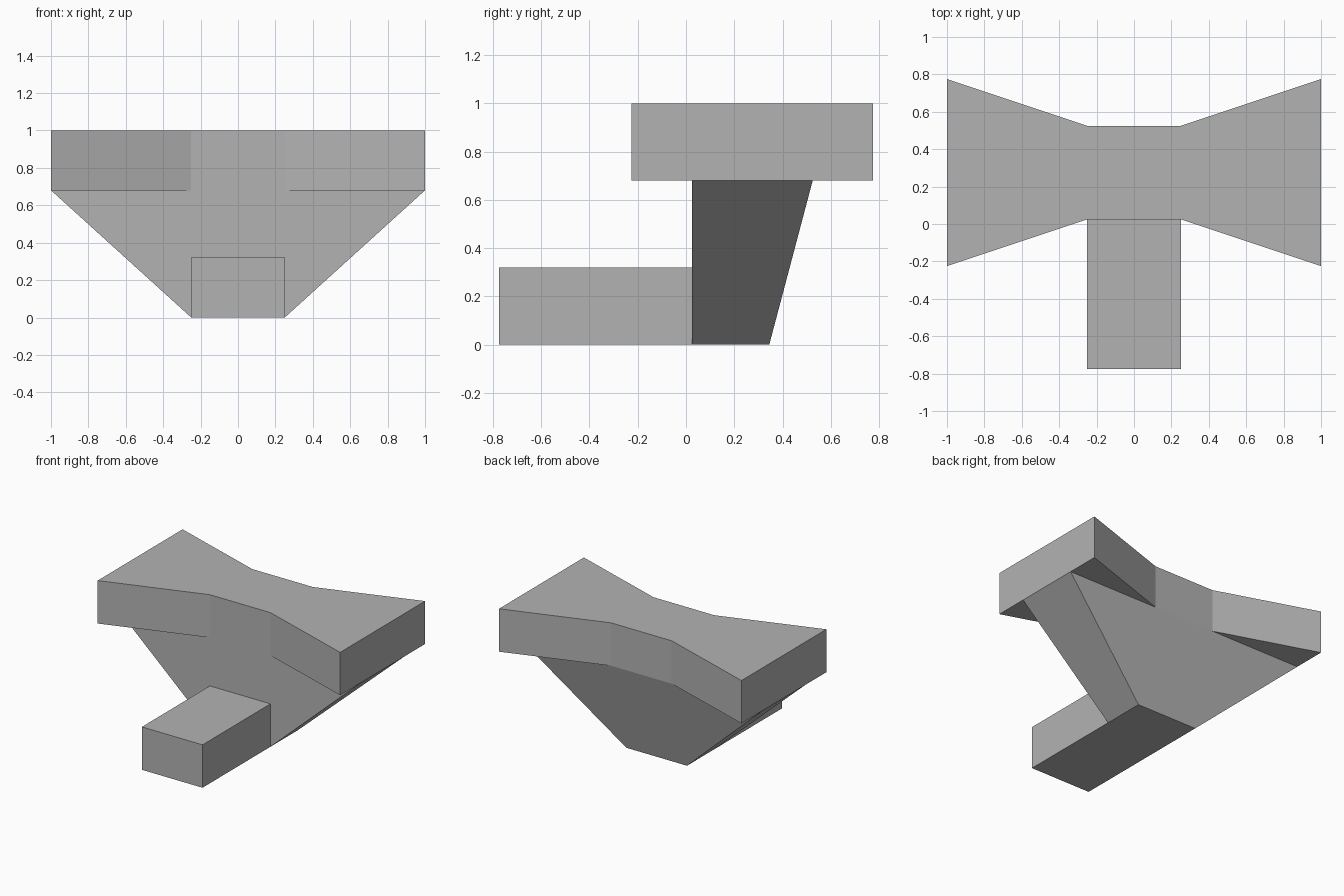
import bpy
import bmesh

cube = bpy.data.objects.get("Cube")
if cube:
    bpy.data.objects.remove(cube, do_unlink=True)

grey = bpy.data.materials.new("plain grey")
grey.use_nodes = True
colour = (0.45, 0.45, 0.45, 1)
grey.diffuse_color = colour
grey.node_tree.nodes["Principled BSDF"].inputs["Base Color"].default_value = colour

HALF, FRONT, BACK = 0.25, 0.025, 0.525   # waist half width and depth limits
FLARE = 0.25                             # how far the wings spread in y
LOW, TOP = 0.68, 1.0                     # slab heights
STEP = 0.32                              # foot height and pedestal base depth


def loft(name, lower, z0, upper, z1):
    """Solid between two matching outlines at two heights."""
    bm = bmesh.new()
    a = [bm.verts.new((x, y, z0)) for x, y in lower]
    b = [bm.verts.new((x, y, z1)) for x, y in upper]
    bm.faces.new(a[::-1])
    bm.faces.new(b)
    for i in range(len(a)):
        j = (i + 1) % len(a)
        bm.faces.new((a[i], a[j], b[j], b[i]))
    bmesh.ops.recalc_face_normals(bm, faces=bm.faces)
    mesh = bpy.data.meshes.new(name)
    bm.to_mesh(mesh)
    bm.free()
    mesh.materials.append(grey)
    obj = bpy.data.objects.new(name, mesh)
    bpy.context.collection.objects.link(obj)
    return obj


def rectangle(half, y0, y1):
    return [(-half, y0), (half, y0), (half, y1), (-half, y1)]


# Bow-tie top slab
front_edge = [(-1, FRONT - FLARE), (-HALF, FRONT), (HALF, FRONT), (1, FRONT - FLARE)]
back_edge = [(1, BACK + FLARE), (HALF, BACK), (-HALF, BACK), (-1, BACK + FLARE)]
outline = front_edge + back_edge
loft("top_slab", outline, LOW, outline, TOP)

# Pedestal widening up to the slab
loft("pedestal", rectangle(HALF, FRONT, FRONT + STEP), 0,
     rectangle(1, FRONT, BACK), LOW)

# Block reaching out in front
foot = rectangle(HALF, -0.775, FRONT)
loft("front_foot", foot, 0, foot, STEP)
